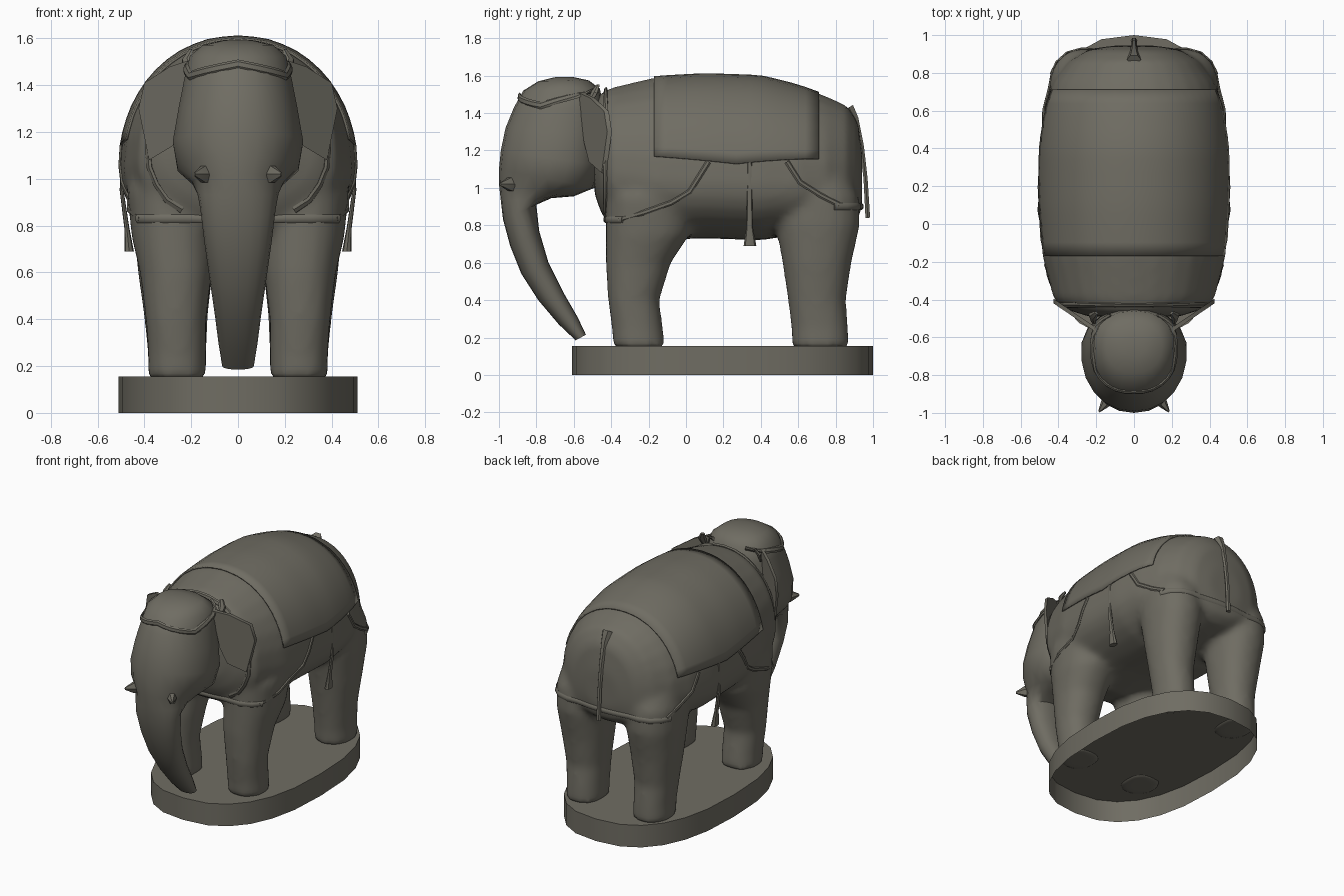
import bpy, bmesh, math
from mathutils import Vector
from mathutils.bvhtree import BVHTree

if "Cube" in bpy.data.objects:
    bpy.data.objects.remove(bpy.data.objects["Cube"])

stone = bpy.data.materials.new("weathered_grey_stone")
stone.diffuse_color = (0.16, 0.152, 0.124, 1)
stone.use_nodes = True
stone.node_tree.nodes["Principled BSDF"].inputs["Base Color"].default_value = stone.diffuse_color


def sgn_pow(v, e):
    return math.copysign(abs(v) ** e, v)


def lerp_table(x, table):
    """Linear interpolation in a short list of (x, value) pairs."""
    for (x0, v0), (x1, v1) in zip(table, table[1:]):
        if x <= x1:
            return v0 + (v1 - v0) * (x - x0) / (x1 - x0)
    return table[-1][1]


def loft(bm, rings, caps=True, closed=True):
    """Skin a list of point rings with quads."""
    vs = [[bm.verts.new(p) for p in r] for r in rings]
    n = len(vs[0])
    for a, b in zip(vs, vs[1:]):
        for i in range(n if closed else n - 1):
            j = (i + 1) % n
            bm.faces.new((a[i], a[j], b[j], b[i]))
    if caps:
        bm.faces.new(vs[0])
        bm.faces.new(vs[-1])
    bmesh.ops.recalc_face_normals(bm, faces=bm.faces)


def finish(bm, name, angle=45):
    me = bpy.data.meshes.new(name)
    bm.to_mesh(me)
    bm.free()
    ob = bpy.data.objects.new(name, me)
    bpy.context.collection.objects.link(ob)
    me.materials.append(stone)
    for o in bpy.context.selected_objects:
        o.select_set(False)
    ob.select_set(True)
    bpy.context.view_layer.objects.active = ob
    bpy.ops.object.shade_smooth_by_angle(angle=math.radians(angle))
    return ob


def flat_ring(x, y, z, rx, ry, n=20, e=2.2):
    return [(x + rx * sgn_pow(math.cos(a), 2 / e), y + ry * sgn_pow(math.sin(a), 2 / e), z)
            for a in (2 * math.pi * i / n for i in range(n))]


# Plinth: hollow shell, open underneath
bm = bmesh.new()
loft(bm, [flat_ring(0, 0.195, z, 0.51, 0.805, 24, 2.5) for z in (0, 0.155)], caps=False)
bm.verts.ensure_lookup_table()
bm.faces.new(bm.verts[24:])
bmesh.ops.recalc_face_normals(bm, faces=bm.faces)
finish(bm, "plinth", 30)

# Body and legs, fused into one skin
bm = bmesh.new()
body = [(-0.49, 1.18, .24, .27, .21), (-.455, 1.13, .35, .38, .26), (-.40, 1.08, .425, .455, .30),
        (-.17, 1.04, .485, .55, .32), (.1, 1.03, .505, .575, .30), (.4, 1.02, .505, .575, .30),
        (.6, 1.02, .48, .525, .27), (.75, 1.02, .432, .47, .25), (.86, 1.03, .35, .41, .24),
        (.92, 1.03, .25, .32, .2), (.942, 1.03, .13, .15, .12)]
rings = []
for y, zc, hw, up, down in body:
    ring = []
    for i in range(28):
        a = 2 * math.pi * i / 28
        s = sgn_pow(math.sin(a), .95)
        ring.append((hw * sgn_pow(math.cos(a), .95 if s > 0 else .85), y, zc + s * (up if s > 0 else down)))
    rings.append(ring)
loft(bm, rings)
front = [(.147, -.25, .14, .26, .125), (.25, -.26, .137, .26, .125), (.4, -.28, .137, .265, .13),
         (.6, -.255, .175, .265, .155), (.75, -.205, .225, .275, .18), (.95, -.19, .24, .285, .19),
         (1.1, -.17, .2, .27, .16)]
hind = [(.147, .72, .152, .26, .125), (.25, .715, .152, .26, .125), (.4, .70, .155, .265, .135),
        (.6, .70, .185, .268, .16), (.8, .705, .225, .27, .178), (.95, .70, .225, .27, .18),
        (1.1, .66, .2, .26, .16)]
for prof in (front, hind):
    for s in (1, -1):
        loft(bm, [flat_ring(s * x, y, z, rx, ry) for z, y, ry, x, rx in prof])
torso = finish(bm, "body_and_legs", 180)
m = torso.modifiers.new("fuse", 'REMESH')
m.mode, m.voxel_size, m.use_smooth_shade = 'VOXEL', 0.022, True
m = torso.modifiers.new("soften", 'SMOOTH')
m.factor, m.iterations = 0.5, 8
tree = BVHTree.FromObject(torso, bpy.context.evaluated_depsgraph_get())


def snap(target, direction, lift=0.004):
    """Skin point met when looking at target from the given direction."""
    d = Vector(direction).normalized()
    hit = tree.ray_cast(Vector(target) + 2 * d, -d)[0]
    return (hit if hit else Vector(target)) + d * lift


# Head and trunk: tilted rings given as front point, back point, half width
prof = [(-.70, 1.592, -.60, 1.592, .06), (-.79, 1.57, -.52, 1.575, .15), (-.87, 1.52, -.46, 1.53, .21),
        (-.92, 1.43, -.44, 1.42, .235), (-.965, 1.32, -.44, 1.28, .26), (-.99, 1.2, -.45, 1.12, .285),
        (-1.0, 1.1, -.49, 1.0, .265), (-1.0, 1.02, -.6, .955, .2), (-.99, .93, -.72, .945, .175),
        (-.978, .83, -.80, .91, .162), (-.94, .69, -.785, .77, .145), (-.88, .54, -.735, .6, .122),
        (-.79, .40, -.655, .44, .1), (-.68, .27, -.58, .31, .083), (-.59, .185, -.535, .215, .068)]
bm = bmesh.new()
rings = []
for yf, zf, yb, zb, hw in prof:
    ring = []
    egg = .22 if 1.0 < zf < 1.55 else .08
    for i in range(20):
        a = 2 * math.pi * i / 20
        t = (1 - sgn_pow(math.cos(a), .9)) / 2
        ring.append((hw * sgn_pow(math.sin(a), .9) * (1 + egg * (t - .6)),
                     yf + (yb - yf) * t, zf + (zb - zf) * t))
    rings.append(ring)
loft(bm, rings)
head = finish(bm, "head_and_trunk", 60)
head_tree = BVHTree.FromObject(head, bpy.context.evaluated_depsgraph_get())


def strip(name, pts, r, wide=1.3, thick=.7):
    """Six-sided strap along a path, wider than it is thick."""
    bm = bmesh.new()
    rings = []
    for i, p in enumerate(pts):
        p = Vector(p)
        d = (Vector(pts[min(i + 1, len(pts) - 1)]) - Vector(pts[max(i - 1, 0)])).normalized()
        out = Vector((p.x, (p.y - .2) * .4, .1 * (p.z - 1)))
        out = (out - d * out.dot(d)).normalized()
        side = d.cross(out)
        rr = r[i] if isinstance(r, list) else r
        rings.append([p + side * rr * wide * math.cos(k * math.pi / 3) + out * rr * thick * math.sin(k * math.pi / 3)
                      for k in range(6)])
    loft(bm, rings)
    return finish(bm, name, 40)


# Saddle blanket laid over the back
bm = bmesh.new()
rings = []
for i in range(13):
    y = -.17 + .88 * i / 12
    hem = 0.25 + .09 * abs(i - 6) / 6
    rings.append([snap((0, y, 1.0), (math.cos(a), 0, math.sin(a)), .006)
                  for a in (hem + (math.pi - 2 * hem) * k / 24 for k in range(25))])
loft(bm, rings, caps=False, closed=False)
blanket = finish(bm, "saddle_blanket", 40)
m = blanket.modifiers.new("cloth", 'SOLIDIFY')
m.thickness, m.offset = 0.01, 0

# Harness: chest and rump bands, sloping side straps
for name, yc, z, sy in (("chest_band", -.2, .83, -1), ("rump_band", .65, .9, 1)):
    pts = [snap((0, yc, z), (math.sin(a), sy * math.cos(a), 0))
           for a in (math.radians(-72 + 144 * i / 16) for i in range(17))]
    strip(name, pts, .012, 1.5)
straps = {"shoulder_strap": [(-.36, .83), (-.22, .87), (-.08, .92), (.02, .98), (.07, 1.06), (.12, 1.14)],
          "flank_strap": [(.54, 1.14), (.61, 1.03), (.72, .96), (.82, .91)]}
for s, tag in ((1, "right"), (-1, "left")):
    for name, path in straps.items():
        strip(f"{name}_{tag}", [snap((0, y, z), (s, 0, 0)) for y, z in path], .011)

    # Hanging tassel
    bm = bmesh.new()
    loft(bm, [flat_ring(s * x, y, z, r * .6, r, 8) for x, y, z, r in
              ((.495, .34, 1.14, .012), (.497, .34, .95, .014), (.475, .34, .79, .018), (.465, .342, .69, .034))])
    finish(bm, f"tassel_{tag}")

    # Ear: thin angled flap
    bm = bmesh.new()
    outline = [(.2, 1.51), (.29, 1.48), (.4, 1.41), (.425, 1.3), (.38, 1.08), (.28, 1.14), (.24, 1.25)]
    loft(bm, [[(s * x, -.54 + (x - .25) * .68 + d, z) for x, z in outline] for d in (0, .025)])
    finish(bm, f"ear_{tag}")

    # Tusk stub
    bm = bmesh.new()
    loft(bm, [[(s * (cx + r * .5 * math.cos(a)), cy + r * .5 * math.cos(a), 1.02 + r * math.sin(a))
               for a in (k * math.pi / 3 for k in range(6))]
              for cx, cy, r in ((.11, -.90, .045), (.15, -.945, .04), (.185, -.993, .008))])
    finish(bm, f"tusk_{tag}", 30)

    # Knot where the head strap meets the neck
    strip(f"strap_knot_{tag}", [(s * .2, -.47, 1.55), (s * .22, -.49, 1.51), (s * .215, -.52, 1.45)],
          [.01, .02, .012])

# Headdress rim: peaked at the brow, dipping at the temples, rising behind
rim = [(0, 1.49), (60, 1.44), (90, 1.475), (150, 1.53)]
pts = []
for i in range(25):
    deg = -145 + 290 * i / 24
    a = math.radians(deg)
    d = Vector((math.sin(a), -math.cos(a), 0))
    hit = head_tree.ray_cast(Vector((0, -.66, lerp_table(abs(deg), rim))) + 2 * d, -d)[0]
    pts.append(hit + d * .004)
strip("headdress_rim", pts, .014, 1.4)

# Collar round the neck, lying on the shoulders
pts = [snap((0, -.43, 1.15), (math.sin(a), 0, math.cos(a)))
       for a in (math.radians(-140 + 280 * i / 24) for i in range(25))]
strip("neck_collar", pts, .014, 1.3)

# Tail
strip("tail", [(0, .87, 1.43), (0, .905, 1.37), (0, .94, 1.22), (0, .96, 1.05), (0, .972, .84)],
      [.034, .022, .015, .014, .016], 1.1, .9)
